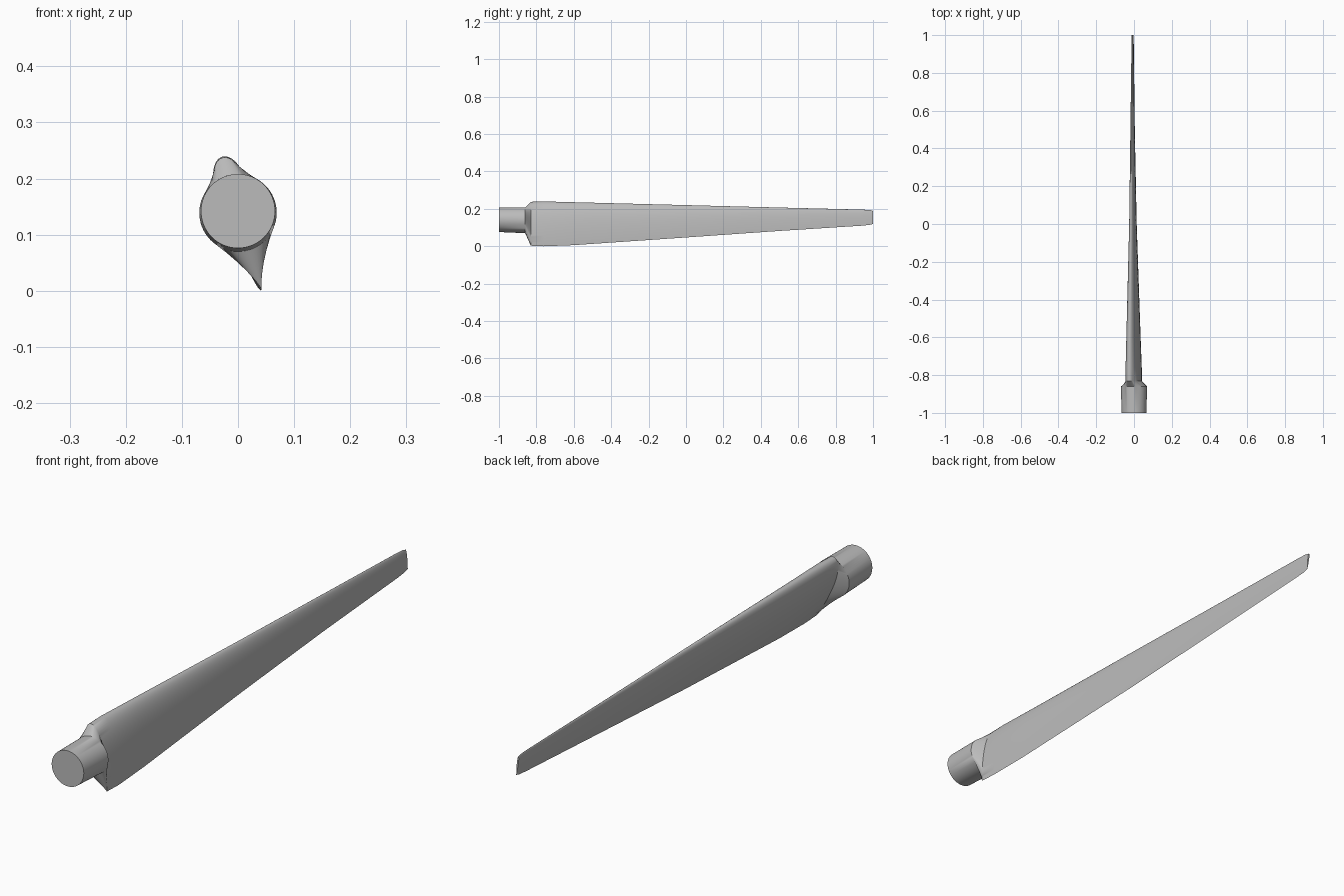
import bpy, bmesh, math
from mathutils import Vector

cube = bpy.data.objects.get("Cube")
if cube:
    bpy.data.objects.remove(cube)

SIDES = 64

grey = bpy.data.materials.new("plain grey")
grey.use_nodes = True
grey.diffuse_color = (0.5, 0.5, 0.5, 1)
grey.node_tree.nodes["Principled BSDF"].inputs["Base Color"].default_value = (0.5, 0.5, 0.5, 1)


def half_thickness(c):
    """Rounded nose at c = 0, thin tail at c = 1."""
    return 5 * (0.2969 * math.sqrt(c) - 0.126 * c - 0.3516 * c**2 + 0.2843 * c**3 - 0.1036 * c**4)


def foil_ring(y, nose, tail, ratio):
    nose, tail = Vector(nose), Vector(tail)
    chord = tail - nose
    normal = Vector((-chord.y, chord.x))
    ring = []
    for i in range(SIDES):
        a = math.tau * i / SIDES
        c = (1 + math.cos(a)) / 2
        side = math.copysign(1, math.sin(a))
        p = nose + chord * c + normal * side * ratio * half_thickness(c)
        ring.append((p.x, y, p.y))
    return ring


def round_ring(y, z, radius, tilt):
    return [(radius * math.cos(tilt + a), y, z + radius * math.sin(tilt + a))
            for a in (math.tau * i / SIDES for i in range(SIDES))]


# Round root, then foil sections: y, nose (x, z), tail (x, z), thickness ratio
tilt = math.atan2(-0.237, 0.07)
rings = [round_ring(-1, 0.142, 0.066, tilt), round_ring(-0.86, 0.139, 0.069, tilt)]
sections = [
    (-0.83, (-0.028, 0.237), (0.042, 0.003), 0.25),
    (-0.76, (-0.028, 0.239), (0.041, 0.0), 0.25),
    (-0.60, (-0.026, 0.235), (0.035, 0.006), 0.23),
    (0.00, (-0.017, 0.220), (0.014, 0.047), 0.17),
    (0.50, (-0.014, 0.207), (0.004, 0.082), 0.14),
    (0.94, (-0.011, 0.196), (-0.001, 0.110), 0.10),
    (0.98, (-0.011, 0.194), (-0.002, 0.114), 0.10),
    (1.00, (-0.011, 0.189), (-0.002, 0.119), 0.09),
]
rings += [foil_ring(*s) for s in sections]

# Loft the rings into one closed blade
bm = bmesh.new()
loops = [[bm.verts.new(p) for p in ring] for ring in rings]
for a, b in zip(loops, loops[1:]):
    for i in range(SIDES):
        j = (i + 1) % SIDES
        bm.faces.new((a[i], a[j], b[j], b[i]))
bm.faces.new(loops[0])
bm.faces.new(loops[-1])
bmesh.ops.recalc_face_normals(bm, faces=bm.faces)
mesh = bpy.data.meshes.new("rotor_blade")
bm.to_mesh(mesh)
bm.free()
mesh.materials.append(grey)
blade = bpy.data.objects.new("rotor_blade", mesh)
bpy.context.collection.objects.link(blade)
bpy.context.view_layer.objects.active = blade
blade.select_set(True)
bpy.ops.object.shade_smooth_by_angle(angle=math.radians(30))
